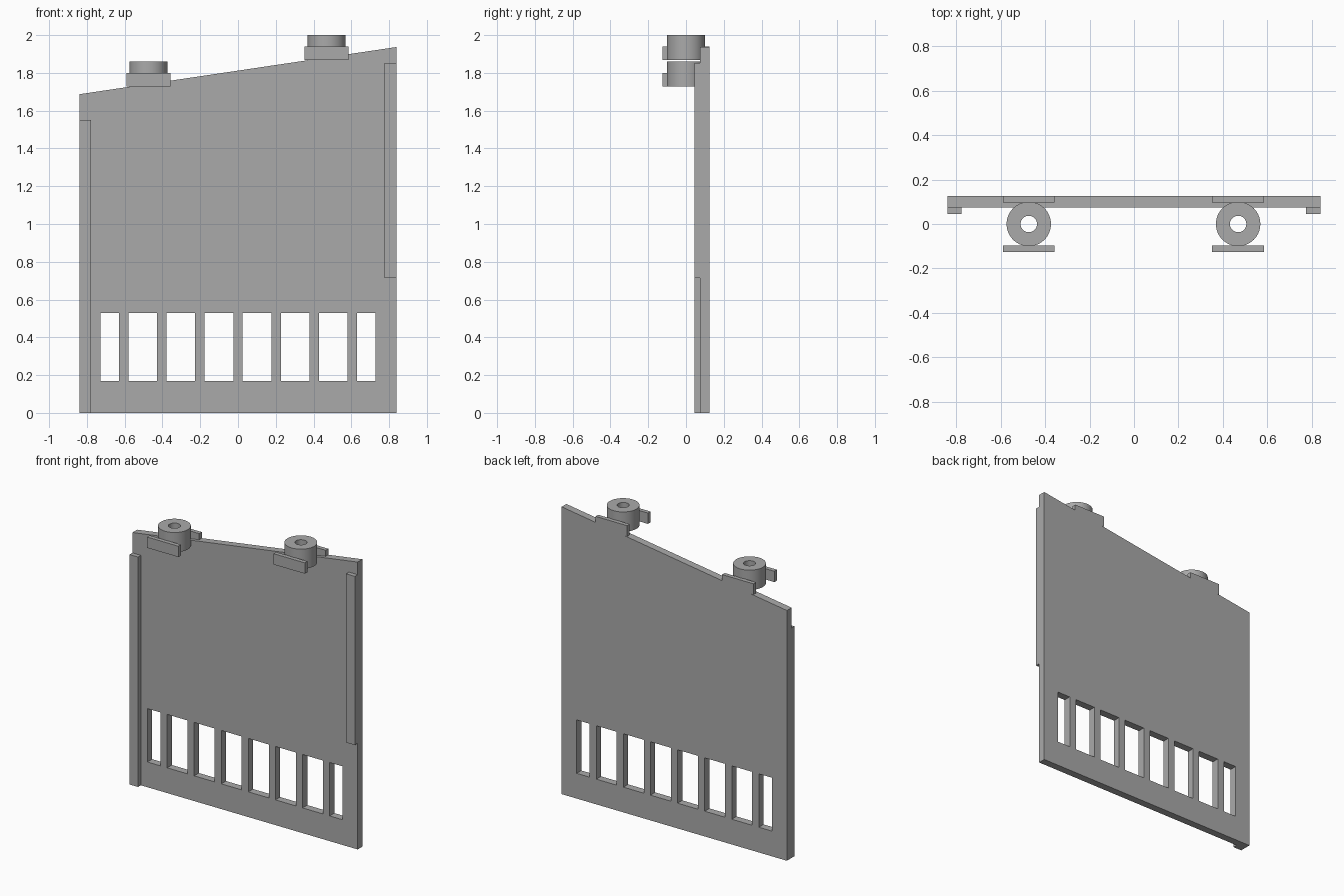
import bpy
import math

cube = bpy.data.objects.get("Cube")
if cube:
    bpy.data.objects.remove(cube, do_unlink=True)

grey = bpy.data.materials.new("plain grey")
grey.use_nodes = True
colour = (0.4, 0.4, 0.4, 1)
grey.diffuse_color = colour
grey.node_tree.nodes["Principled BSDF"].inputs["Base Color"].default_value = colour


def rect(x0, x1, y0, y1):
    return [(x0, y0), (x1, y0), (x1, y1), (x0, y1)]


def circle(radius, sides=64):
    step = 2 * math.pi / sides
    return [(radius * math.cos(i * step), radius * math.sin(i * step)) for i in range(sides)]


def extrude_outlines(name, outlines, depth, location, upright=False):
    """Filled outlines (inner ones become holes), extruded evenly about the location."""
    curve = bpy.data.curves.new(name, 'CURVE')
    curve.dimensions = '2D'
    curve.fill_mode = 'BOTH'
    curve.extrude = depth / 2
    for points in outlines:
        spline = curve.splines.new('POLY')
        spline.points.add(len(points) - 1)
        for point, (x, y) in zip(spline.points, points):
            point.co = (x, y, 0, 1)
        spline.use_cyclic_u = True
    temp = bpy.data.objects.new(name + " outline", curve)
    bpy.context.collection.objects.link(temp)
    bpy.context.view_layer.update()
    mesh = bpy.data.meshes.new_from_object(
        temp.evaluated_get(bpy.context.evaluated_depsgraph_get()))
    bpy.data.objects.remove(temp, do_unlink=True)
    mesh.materials.clear()
    mesh.materials.append(grey)
    obj = bpy.data.objects.new(name, mesh)
    bpy.context.collection.objects.link(obj)
    obj.location = location
    if upright:
        obj.rotation_euler.x = math.pi / 2
    # Weld the caps to the walls, then shade
    bpy.ops.object.select_all(action='DESELECT')
    obj.select_set(True)
    bpy.context.view_layer.objects.active = obj
    bpy.ops.object.mode_set(mode='EDIT')
    bpy.ops.mesh.select_all(action='SELECT')
    bpy.ops.mesh.remove_doubles(threshold=0.0001)
    bpy.ops.mesh.normals_make_consistent(inside=False)
    bpy.ops.object.mode_set(mode='OBJECT')
    bpy.ops.object.shade_smooth_by_angle(angle=math.radians(30))
    return obj


def box(name, x0, x1, y0, y1, z0, z1):
    return extrude_outlines(name, [rect(x0, x1, z0, z1)], y1 - y0,
                            (0, (y0 + y1) / 2, 0), upright=True)


# Sloped panel with a row of vent slots
half = 0.84
pitch, bar, vent_end = 0.202, 0.05, 0.728
outlines = [[(-half, 0), (half, 0), (half, 1.937), (-half, 1.687)]]
for i in range(-4, 4):
    left = max(i * pitch + bar / 2, -vent_end)
    right = min((i + 1) * pitch - bar / 2, vent_end)
    outlines.append(rect(left, right, 0.17, 0.53))
extrude_outlines("panel", outlines, 0.05, (0, 0.1, 0), upright=True)

# Edge strips on the front
box("right_edge_strip", -half, -0.777, 0.045, 0.076, 0, 1.55)
box("left_edge_strip", 0.775, half, 0.045, 0.076, 0.715, 1.852)

# Hollow bosses with a tab in front and behind
for side, x, z in (("right", -0.474, 1.727), ("left", 0.469, 1.867)):
    extrude_outlines(side + "_boss", [circle(0.1), circle(0.037)], 0.133, (x, 0, z + 0.0665))
    for place, y0, y1 in (("front", -0.125, -0.097), ("back", 0.097, 0.125)):
        box(f"{side}_{place}_tab", x - 0.117, x + 0.117, y0, y1, z, z + 0.073)
